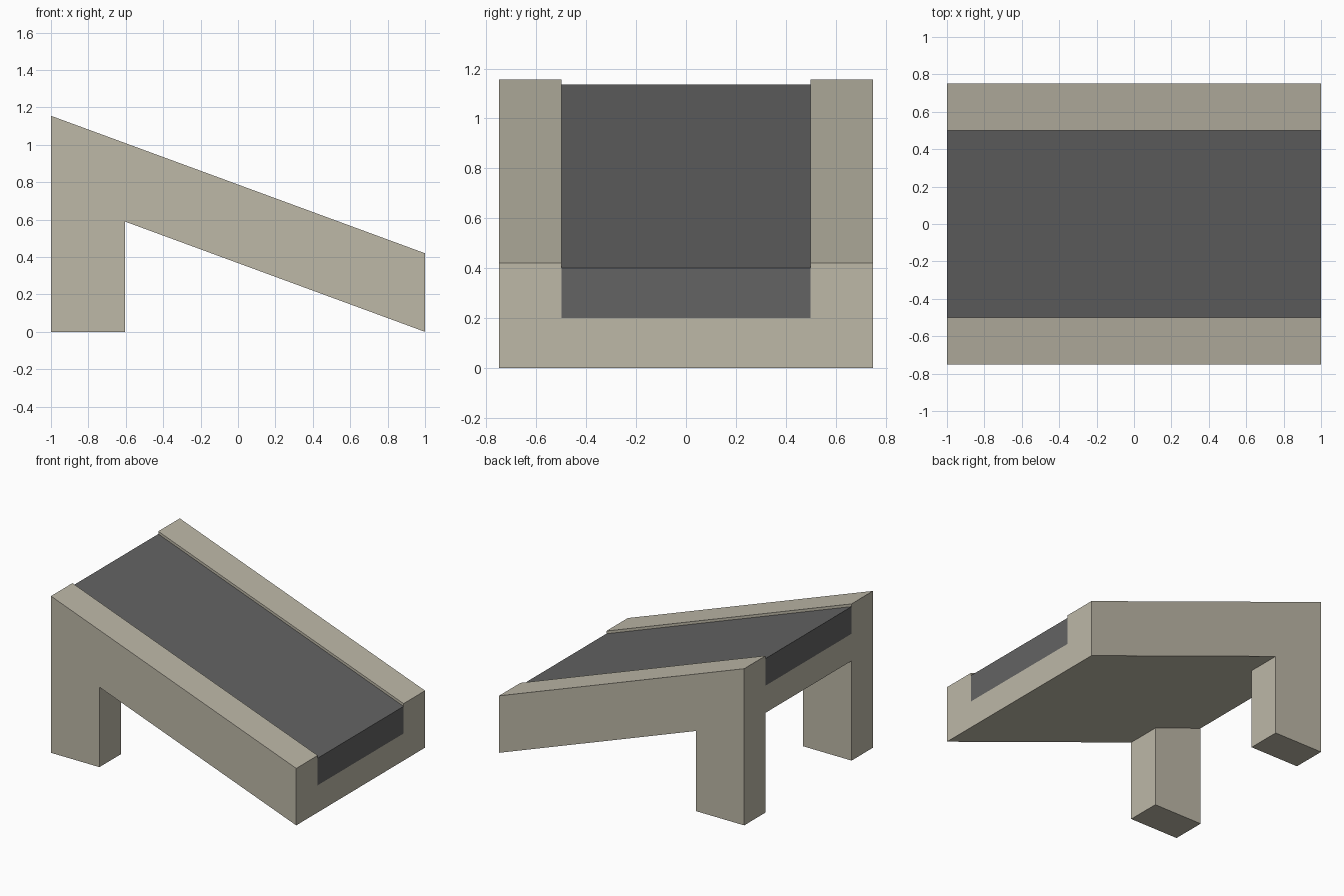
import bpy
import bmesh

cube = bpy.data.objects.get("Cube")
if cube:
    bpy.data.objects.remove(cube, do_unlink=True)


def make_material(name, rgb):
    mat = bpy.data.materials.new(name)
    mat.use_nodes = True
    color = (*rgb, 1.0)
    mat.diffuse_color = color
    mat.node_tree.nodes["Principled BSDF"].inputs["Base Color"].default_value = color
    return mat


frame_mat = make_material("warm grey frame", (0.51, 0.48, 0.39))
belt_mat = make_material("dark grey belt", (0.125, 0.125, 0.125))

DROP = 0.735        # fall from the high end to the low end
HALF_BED = 0.5
HALF_WIDTH = 0.75
LEG_X = -0.605      # inner edge of the legs


def slope(x, height):
    """Point on a sloped line that lies at the given height at the low end."""
    return (x, height + DROP * (1 - x) / 2)


def prism(name, profile, y0, y1, mat):
    """Extrude an x-z profile from y0 to y1."""
    bm = bmesh.new()
    face = bm.faces.new([bm.verts.new((x, y0, z)) for x, z in profile])
    result = bmesh.ops.extrude_face_region(bm, geom=[face])
    verts = [g for g in result["geom"] if isinstance(g, bmesh.types.BMVert)]
    bmesh.ops.translate(bm, verts=verts, vec=(0, y1 - y0, 0))
    bmesh.ops.recalc_face_normals(bm, faces=bm.faces)
    mesh = bpy.data.meshes.new(name)
    bm.to_mesh(mesh)
    bm.free()
    mesh.materials.append(mat)
    obj = bpy.data.objects.new(name, mesh)
    bpy.context.collection.objects.link(obj)
    return obj


def sloped_slab(low, high):
    return [slope(-1, low), slope(1, low), slope(1, high), slope(-1, high)]


# Side rails, each with its leg at the high end
rail = [(-1, 0), (LEG_X, 0), slope(LEG_X, 0), slope(1, 0), slope(1, 0.42), slope(-1, 0.42)]
prism("right_rail_and_leg", rail, -HALF_WIDTH, -HALF_BED, frame_mat)
prism("left_rail_and_leg", rail, HALF_BED, HALF_WIDTH, frame_mat)

# Bed between the rails, with the belt lying on it
prism("bed", sloped_slab(0, 0.2), -HALF_BED, HALF_BED, frame_mat)
prism("belt", sloped_slab(0.2, 0.4), -HALF_BED, HALF_BED, belt_mat)
